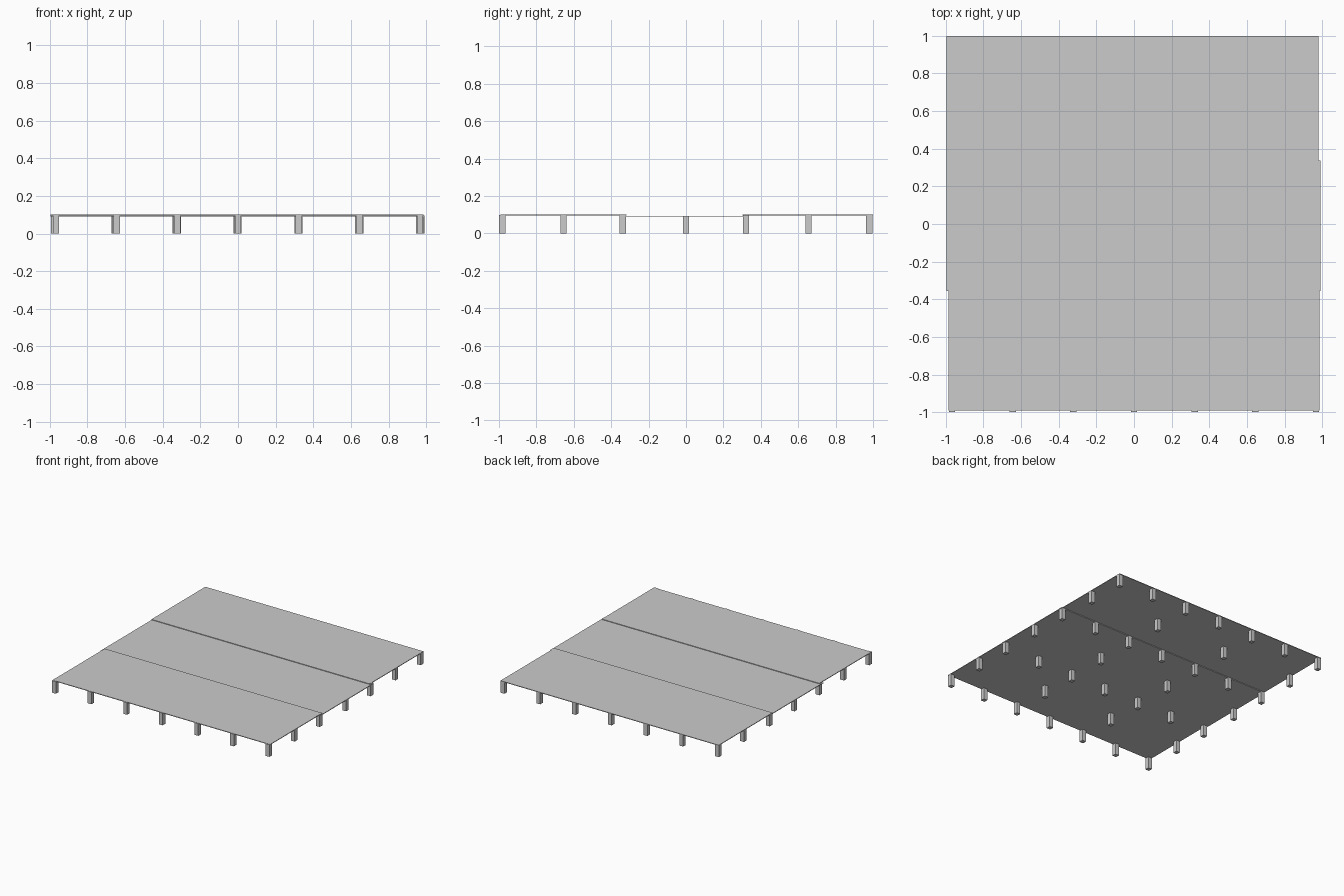
import bpy

if "Cube" in bpy.data.objects:
    bpy.data.objects.remove(bpy.data.objects["Cube"])


def box(name, x0, x1, y0, y1, z0, z1):
    bpy.ops.mesh.primitive_cube_add(
        size=1, location=((x0 + x1) / 2, (y0 + y1) / 2, (z0 + z1) / 2))
    ob = bpy.context.object
    ob.name = name
    ob.scale = (x1 - x0, y1 - y0, z1 - z0)
    bpy.ops.object.transform_apply(location=False, rotation=False, scale=True)
    return ob


T = 0.005   # deck sheet thickness
W = 0.017   # half width of a post

# Three deck strips; the middle one sits slightly lower, tucked under the others
strips = [
    ("front_deck", -0.985, 0.985, -0.992, -0.318, 0.100),
    ("middle_deck", -0.996, 0.992, -0.355, 0.338, 0.0945),
    ("back_deck", -0.996, 0.980, 0.303, 1.0, 0.100),
]
for name, x0, x1, y0, y1, top in strips:
    box(name, x0, x1, y0, y1, top - T, top)

# Posts along the edges of a 3 x 3 panel grid (corners and edge midpoints)
row_y = [-0.982, -0.655, -0.338, 0.0, 0.321, 0.655, 0.980]
row_left = [-0.967, -0.967, -0.967, -0.978, -0.978, -0.978, -0.978]
row_right = [0.967, 0.967, 0.972, 0.974, 0.972, 0.963, 0.963]
for j, y in enumerate(row_y):
    top = 0.0925 if j == 3 else 0.0985
    for i in range(7):
        if i % 2 and j % 2:      # panel centres have no post
            continue
        x = row_left[j] + (row_right[j] - row_left[j]) * i / 6
        box(f"post_{j}_{i}", x - W, x + W, y - W, y + W, 0, top)
